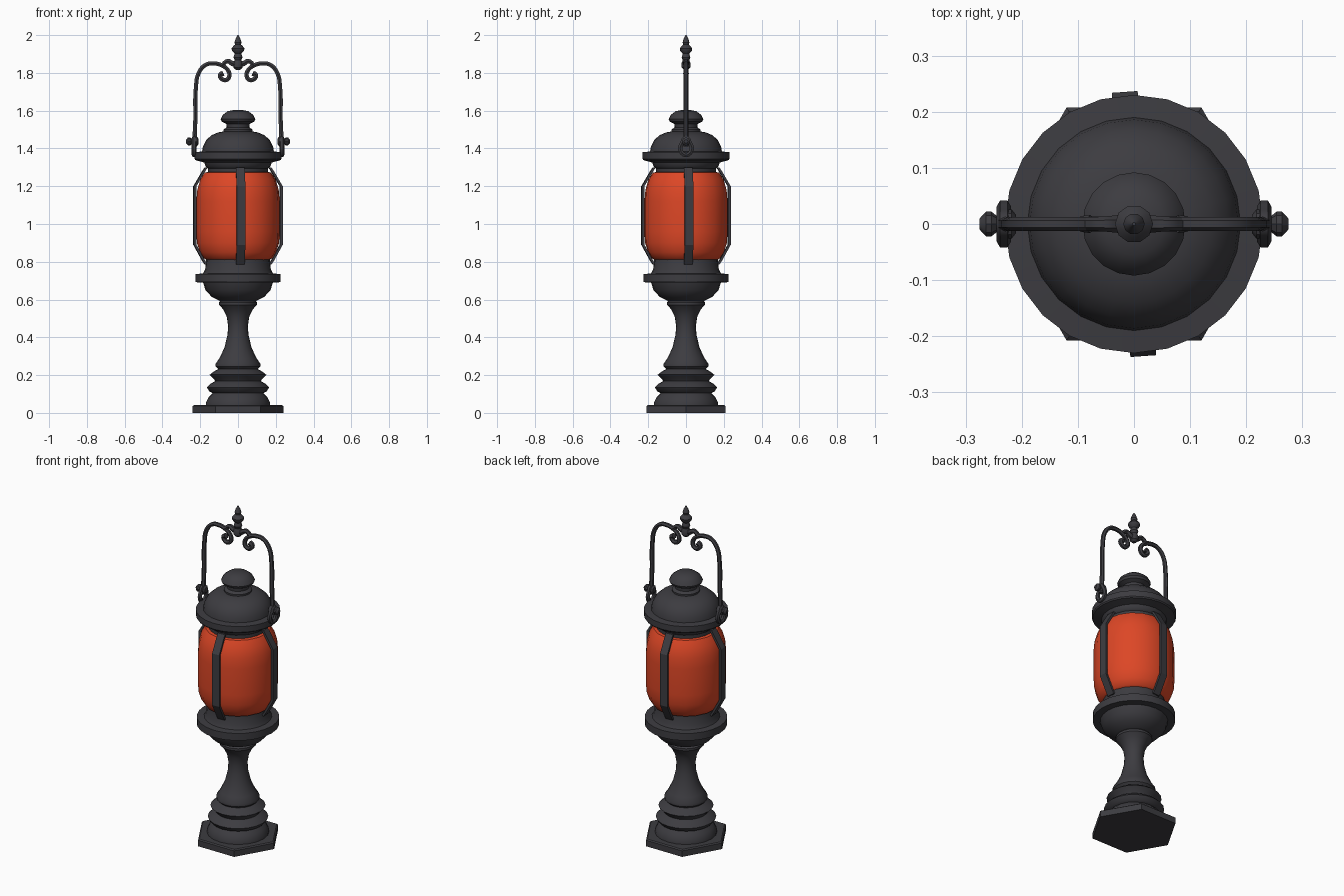
import bpy, bmesh, math
from mathutils import Matrix


def material(name, rgb):
    m = bpy.data.materials.new(name)
    m.diffuse_color = (*rgb, 1)
    return m


IRON = material("dark iron", (0.046, 0.045, 0.052))
GLASS = material("red orange glass", (0.72, 0.062, 0.019))


def add(name, mesh, mat, angle=35):
    mesh.materials.clear()
    mesh.materials.append(mat)
    mesh.shade_smooth()
    mesh.set_sharp_from_angle(angle=math.radians(angle))
    ob = bpy.data.objects.new(name, mesh)
    bpy.context.collection.objects.link(ob)
    return ob


def from_bmesh(name, bm, mat, angle=35):
    bmesh.ops.recalc_face_normals(bm, faces=bm.faces)
    me = bpy.data.meshes.new(name)
    bm.to_mesh(me)
    bm.free()
    return add(name, me, mat, angle)


def lathe(name, profile, mat=IRON, n=24, angle=35, turn=0.0, matrix=None):
    """Closed solid of revolution about z from (radius, z) points."""
    bm = bmesh.new()
    rings = []
    for r, z in profile:
        rings.append([bm.verts.new((r * math.cos(turn + math.tau * i / n),
                                    r * math.sin(turn + math.tau * i / n), z)) for i in range(n)])
    for a, b in zip(rings, rings[1:]):
        for i in range(n):
            j = (i + 1) % n
            bm.faces.new((a[i], a[j], b[j], b[i]))
    bm.faces.new(rings[0])
    bm.faces.new(rings[-1])
    if matrix:
        bm.transform(matrix)
    return from_bmesh(name, bm, mat, angle)


def tube(name, points, radius, closed=False):
    """Round rod along smooth path; points are (x, y, z, radius factor)."""
    cu = bpy.data.curves.new(name, 'CURVE')
    cu.dimensions = '3D'
    cu.bevel_depth = radius
    cu.bevel_resolution = 1
    cu.use_fill_caps = True
    cu.resolution_u = 4
    sp = cu.splines.new('BEZIER')
    sp.use_cyclic_u = closed
    sp.bezier_points.add(len(points) - 1)
    for bp, p in zip(sp.bezier_points, points):
        bp.co = p[:3]
        bp.radius = p[3]
        bp.handle_left_type = bp.handle_right_type = 'AUTO'
    tmp = bpy.data.objects.new(name + "_path", cu)
    bpy.context.collection.objects.link(tmp)
    bpy.context.view_layer.update()
    dg = bpy.context.evaluated_depsgraph_get()
    me = bpy.data.meshes.new_from_object(tmp.evaluated_get(dg))
    bpy.data.objects.remove(tmp)
    return add(name, me, IRON, 50)


# Hexagonal foot plate
lathe("foot_plate", [(0.24, 0), (0.24, 0.036), (0.232, 0.042)], n=6)

# Turned foot rings and waisted stem
lathe("stem", [(0.17, 0.035), (0.17, 0.055), (0.155, 0.085), (0.135, 0.105),
               (0.15, 0.112), (0.165, 0.135), (0.145, 0.155), (0.12, 0.168),
               (0.128, 0.18), (0.15, 0.202), (0.13, 0.218), (0.105, 0.232),
               (0.118, 0.245), (0.118, 0.26), (0.098, 0.29), (0.072, 0.345),
               (0.056, 0.41), (0.052, 0.46), (0.06, 0.51), (0.08, 0.55),
               (0.1, 0.572), (0.1, 0.585), (0.085, 0.6)], n=20)

# Lower bowl with flange and glass seat
lathe("lower_bowl", [(0.075, 0.585), (0.1, 0.595), (0.14, 0.615), (0.172, 0.65),
                     (0.185, 0.69), (0.225, 0.692), (0.225, 0.735), (0.185, 0.738),
                     (0.174, 0.76), (0.168, 0.815), (0.1, 0.82)])

# Glass barrel
lathe("glass", [(0.162, 0.808), (0.18, 0.817), (0.202, 0.85), (0.218, 0.9), (0.221, 0.96),
                (0.221, 1.12), (0.216, 1.18), (0.2, 1.235), (0.177, 1.272), (0.155, 1.276)],
      GLASS, n=18, turn=math.radians(4))

# Collar, brim and domed roof
lathe("roof", [(0.15, 1.265), (0.16, 1.27), (0.16, 1.295), (0.172, 1.305), (0.178, 1.325),
               (0.225, 1.338), (0.23, 1.345), (0.23, 1.38), (0.19, 1.384), (0.186, 1.41),
               (0.168, 1.445), (0.14, 1.47), (0.105, 1.485), (0.075, 1.49)])

# Chimney cap
lathe("chimney_cap", [(0.075, 1.48), (0.076, 1.5), (0.06, 1.512), (0.062, 1.53),
                      (0.086, 1.542), (0.092, 1.555), (0.08, 1.578), (0.055, 1.597),
                      (0.02, 1.604)], n=20)

# Four bent guard straps around the glass, slightly turned
strap = [(0.162, 0.785), (0.178, 0.81), (0.222, 0.89), (0.222, 1.2), (0.178, 1.275), (0.162, 1.3)]
for k in range(4):
    bm = bmesh.new()
    rows = []
    for r, z in strap:
        rows.append([bm.verts.new((r + dr, dy, z))
                     for dr, dy in ((0, -0.023), (0.014, -0.023), (0.014, 0.023), (0, 0.023))])
    for a, b in zip(rows, rows[1:]):
        for i in range(4):
            j = (i + 1) % 4
            bm.faces.new((a[i], a[j], b[j], b[i]))
    bm.faces.new(rows[0])
    bm.faces.new(rows[-1])
    bm.transform(Matrix.Rotation(math.radians(4 + 90 * k), 4, 'Z'))
    from_bmesh(f"guard_strap_{k + 1}", bm, IRON, 15)

# Handle: mirrored arms with scrolled ends, pivot lugs and knobs
arm = [(0.232, 1.41, 1.1), (0.226, 1.55, 1), (0.223, 1.72, 1), (0.208, 1.8, 1), (0.17, 1.843, 1),
       (0.125, 1.85, 1), (0.082, 1.838, 1), (0.052, 1.812, 1), (0.046, 1.783, 1.05),
       (0.062, 1.763, 1.05), (0.086, 1.768, 1.05), (0.094, 1.79, 1.1), (0.078, 1.798, 1.3)]
for s, side in ((-1, "left"), (1, "right")):
    tube(f"handle_arm_{side}", [(s * x, 0, z, f) for x, z, f in arm], 0.0125)
    # short curl tying the scroll to the finial
    tube(f"handle_link_{side}", [(s * 0.085, 0, 1.84, 1), (s * 0.055, 0, 1.862, 1.1),
                                 (s * 0.03, 0, 1.85, 1.3), (0, 0, 1.84, 1.4)], 0.012)
    # teardrop ring lug on the brim
    tube(f"lug_ring_{side}", [(s * 0.232, 0, 1.365, 1), (s * 0.232, 0.03, 1.395, 1),
                              (s * 0.232, 0.02, 1.43, 1), (s * 0.232, 0, 1.455, 1),
                              (s * 0.232, -0.02, 1.43, 1), (s * 0.232, -0.03, 1.395, 1)],
         0.013, True)
    # pivot knob pointing outward
    out = Matrix.Translation((s * 0.21, 0, 1.437)) @ Matrix.Rotation(s * math.pi / 2, 4, 'Y')
    lathe(f"pivot_knob_{side}", [(0.016, 0), (0.026, 0.008), (0.026, 0.026), (0.014, 0.034),
                                 (0.022, 0.044), (0.022, 0.054), (0.01, 0.065)],
          n=8, matrix=out)

# Finial at the top of the handle
lathe("finial", [(0.01, 1.815), (0.024, 1.828), (0.026, 1.85), (0.018, 1.868), (0.024, 1.882),
                 (0.02, 1.895), (0.018, 1.902), (0.032, 1.917), (0.034, 1.93), (0.022, 1.945),
                 (0.015, 1.95), (0.019, 1.962), (0.013, 1.98), (0.003, 2.0)], n=10)
